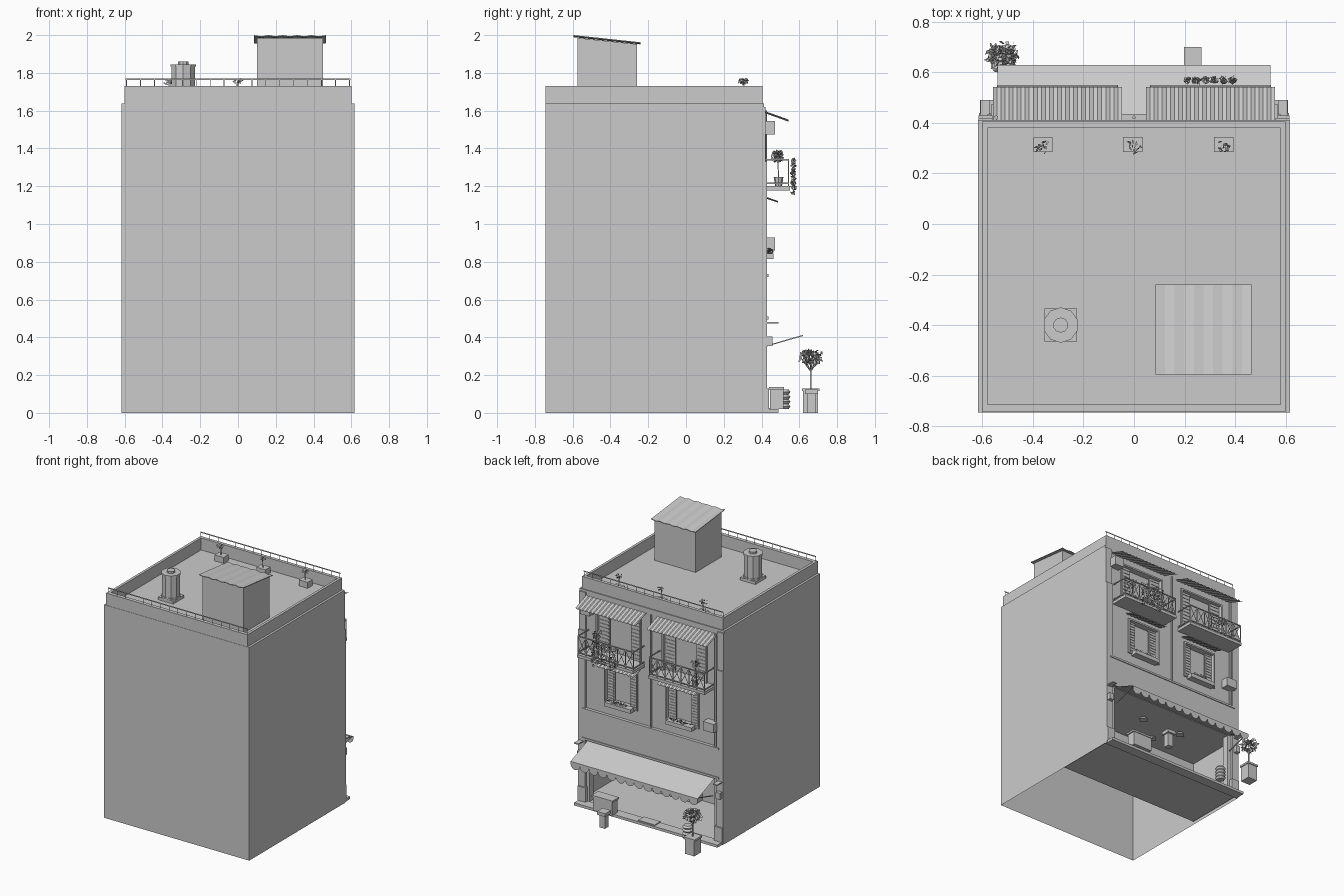
import bpy, bmesh, math, random
from mathutils import Vector, Matrix

if "Cube" in bpy.data.objects:
    bpy.data.objects.remove(bpy.data.objects["Cube"])

random.seed(4)
grey = bpy.data.materials.new("plain_grey")
grey.diffuse_color = (0.6, 0.6, 0.6, 1)
grey.use_nodes = True
grey.node_tree.nodes["Principled BSDF"].inputs["Base Color"].default_value = grey.diffuse_color
S = (-1, 1)


def finish(bm, name, recalc=True):
    if recalc:
        bmesh.ops.recalc_face_normals(bm, faces=bm.faces[:])
    me = bpy.data.meshes.new(name)
    bm.to_mesh(me)
    bm.free()
    me.materials.append(grey)
    bpy.context.collection.objects.link(bpy.data.objects.new(name, me))


def box(bm, x0, x1, y0, y1, z0, z1):
    m = Matrix.Translation(((x0 + x1) / 2, (y0 + y1) / 2, (z0 + z1) / 2))
    bmesh.ops.create_cube(bm, size=1, matrix=m @ Matrix.Diagonal((x1 - x0, y1 - y0, z1 - z0, 1)))


def boxes(name, *dims):
    bm = bmesh.new()
    for d in dims:
        box(bm, *d)
    finish(bm, name)


def quad(bm, p, u, v):
    # single sheet facing u x v
    p, u, v = Vector(p), Vector(u), Vector(v)
    bm.faces.new([bm.verts.new(q) for q in (p, p + u, p + u + v, p + v)])


def bar(bm, a, b, w):
    a, b = Vector(a), Vector(b)
    rot = (b - a).to_track_quat('Z', 'Y').to_matrix().to_4x4()
    m = Matrix.Translation((a + b) / 2) @ rot @ Matrix.Diagonal((w, w, (b - a).length, 1))
    bmesh.ops.create_cube(bm, size=1, matrix=m)


def cyl(bm, x, y, z0, z1, r0, r1=None, n=8):
    bmesh.ops.create_cone(bm, cap_ends=True, segments=n, radius1=r0, radius2=r0 if r1 is None else r1,
                          depth=z1 - z0, matrix=Matrix.Translation((x, y, (z0 + z1) / 2)))


def leaves(bm, c, r, n, s):
    # random leaf quads in an ellipsoid
    for _ in range(n):
        d = Vector([random.gauss(0, 1) for _ in range(3)]).normalized() * random.uniform(.35, 1)
        p = Vector([c[i] + d[i] * r[i] for i in range(3)])
        u = Vector([random.uniform(-1, 1) for _ in range(3)]).normalized()
        v = u.orthogonal().normalized()
        bm.faces.new([bm.verts.new(p + q) for q in (u * s, v * s * .6, -u * s, -v * s * .6)])


def corrugated(name, x0, x1, y0, z0, y1, z1, periods, amp, t):
    # folded sheet sloping from (y0, z0) to (y1, z1)
    bm = bmesh.new()
    rows = []
    for i in range(periods * 2 + 1):
        x, h = x0 + (x1 - x0) * i / (periods * 2), -amp * (i % 2)
        rows.append([bm.verts.new(p) for p in ((x, y0, z0 + h), (x, y1, z1 + h),
                                               (x, y1, z1 + h - t), (x, y0, z0 + h - t))])
    for a, b in zip(rows, rows[1:]):
        for k in range(4):
            bm.faces.new((a[k], a[(k + 1) % 4], b[(k + 1) % 4], b[k]))
    bm.faces.new(rows[0])
    bm.faces.new(rows[-1])
    finish(bm, name)


# Outer walls as sheets, open underneath, with the roof terrace
W, F, T = .617, .412, 1.637
bm = bmesh.new()
quad(bm, (-W, -.745, 0), (2 * W, 0, 0), (0, 0, T))
quad(bm, (W, -.745, 0), (0, F + .745, 0), (0, 0, T))
quad(bm, (-W, F, 0), (0, -F - .745, 0), (0, 0, T))
quad(bm, (-W, -.745, T), (2 * W, 0, 0), (0, F + .745, 0))
finish(bm, "outer_walls", False)

# Street wall: sheets around the openings, plus shop jambs
openings = [(-.53, .53, .02, .49)]
for s in S:
    for a, b, z0, z1 in ((.10, .46, 1.20, 1.53), (.13, .39, .84, 1.10)):
        openings.append((min(s * a, s * b), max(s * a, s * b), z0, z1))
xs = sorted({-W, W} | {v for o in openings for v in o[:2]})
zs = sorted({0, T} | {v for o in openings for v in o[2:]})
bm = bmesh.new()
for xa, xb in zip(xs, xs[1:]):
    for za, zb in zip(zs, zs[1:]):
        cx, cz = (xa + xb) / 2, (za + zb) / 2
        if not any(o[0] < cx < o[1] and o[2] < cz < o[3] for o in openings):
            quad(bm, (xb, F, za), (xa - xb, 0, 0), (0, 0, zb - za))
bmesh.ops.remove_doubles(bm, verts=bm.verts[:], dist=1e-5)
bmesh.ops.dissolve_limit(bm, angle_limit=.01, verts=bm.verts[:], edges=bm.edges[:])
quad(bm, (-.53, F, .02), (0, -.05, 0), (0, 0, .47))
quad(bm, (.53, F - .05, .02), (0, .05, 0), (0, 0, .47))
finish(bm, "street_wall", False)

# Parapet and terrace tiles
boxes("parapet", (-.60, .60, -.743, -.715, T, 1.73), (-.60, .60, .38, .405, T, 1.73),
      (-.60, -.58, -.715, .38, T, 1.73), (.58, .60, -.715, .38, T, 1.73))
bm = bmesh.new()
for i in range(36):
    x, y = -.58 + i % 6 * .1933, -.715 + i // 6 * .1825
    quad(bm, (x + .002, y + .002, T + .002), (.1893, 0, 0), (0, .1785, 0))
finish(bm, "terrace_tiles", False)

# Flat railings on the front and street edges
bm = bmesh.new()
for y in (-.73, .393):
    quad(bm, (-.595, y, 1.762), (1.19, 0, 0), (0, 0, .009))
    for i in range(17):
        quad(bm, (-.592 + i * 1.18 / 16, y, 1.73), (.004, 0, 0), (0, 0, .032))
finish(bm, "terrace_railings", False)

# Roof shed with sloped top, water tank
bm = bmesh.new()
box(bm, .10, .45, -.575, -.26, T, 1.985)
for v in bm.verts:
    if v.co.z > 1.9 and v.co.y > -.4:
        v.co.z = 1.952
finish(bm, "roof_shed")
corrugated("shed_roof", .085, .465, -.595, 2.0, -.24, 1.962, 5, .006, .005)
bm = bmesh.new()
box(bm, -.355, -.225, -.465, -.335, T, 1.66)
cyl(bm, -.29, -.40, 1.66, 1.845, .066, n=10)
for z in (1.66, 1.833):
    cyl(bm, -.29, -.40, z, z + .012, .07, n=10)
cyl(bm, -.29, -.40, 1.845, 1.86, .03, n=10)
finish(bm, "water_tank")

# Terrace planters
bm = bmesh.new()
for x in (-.36, -.005, .355):
    box(bm, x - .038, x + .038, .285, .345, T, 1.685)
    bar(bm, (x, .31, 1.68), (x, .305, 1.75), .004)
    leaves(bm, (x, .305, 1.755), (.035, .025, .02), 16, .010)
finish(bm, "terrace_planters")

# Corner pilasters, shop sign, pipes
bm = bmesh.new()
for s in S:
    box(bm, s * .587 - .028, s * .587 + .028, F, .42, 1.33, 1.62)
    box(bm, s * .587 - .028, s * .587 + .028, F, .43, 0, 1.33)
    box(bm, s * .58 - .033, s * .58 + .033, F, .44, .02, .13)
finish(bm, "pilasters")
boxes("shop_sign", (-.56, .56, F, .43, .51, .72), (-.58, .58, F, .436, .72, .735),
      (-.58, .58, F, .436, .495, .51))
bm = bmesh.new()
cyl(bm, -.545, F + .01, .735, 1.6, .008, n=6)
cyl(bm, 0, F + .01, .735, 1.6, .007, n=6)
finish(bm, "drain_pipes")

# Shop room sheets, step, mat, lamps, furniture
bm = bmesh.new()
quad(bm, (-.605, -.06, .015), (1.21, 0, 0), (0, .06 + F, 0))
quad(bm, (.605, -.06, .49), (-1.21, 0, 0), (0, .06 + F, 0))
quad(bm, (.605, -.06, .015), (-1.21, 0, 0), (0, 0, .475))
quad(bm, (-.605, F, .015), (0, -.06 - F, 0), (0, 0, .475))
quad(bm, (.605, -.06, .015), (0, .06 + F, 0), (0, 0, .475))
finish(bm, "shop_room", False)
boxes("street_step", (-.61, .61, F, .49, 0, .02))
boxes("door_mat", (-.07, .07, .41, .48, .02, .027))
bm = bmesh.new()
for x, y in ((.43, .25), (.12, .25), (-.22, .25), (-.1, .08)):
    cyl(bm, x, y, .45, .47, .04, .02, 4)
finish(bm, "ceiling_lamps")
boxes("shop_fridge", (-.10, -.02, -.06, .02, .02, .30))
boxes("shop_drawers", (.10, .28, -.06, .02, .02, .24),
      *[(.11, .27, .02, .027, .03 + k * .07, .085 + k * .07) for k in range(3)])

# Shop awning with scalloped edge, arms, lamps
bm = bmesh.new()
quad(bm, (-.54, F, .495), (0, .63 - F, -.085), (1.08, 0, 0))
w = 1.08 / 14
for i in range(14):
    cx = -.54 + w * (i + .5)
    prof = [(cx - w / 2, .41)] + [(cx - math.cos(math.pi * k / 8) * w / 2,
            .392 - math.sin(math.pi * k / 8) * w / 2) for k in range(9)] + [(cx + w / 2, .41)]
    bm.faces.new([bm.verts.new((x, .63, z)) for x, z in reversed(prof)])
for f in bm.faces:
    f.normal_update()
    if f.normal.y < 0:
        f.normal_flip()
finish(bm, "shop_awning", False)
bm = bmesh.new()
for s in S:
    bar(bm, (s * .53, .43, .355), (s * .53, .62, .41), .006)
    box(bm, s * .59 - .018, s * .59 + .018, .43, .458, .355, .405)
    box(bm, s * .59 - .018, s * .59 + .018, .43, .49, .474, .482)
finish(bm, "awning_arms_and_lamps")

# Doors and windows: pane, frame, slatted shutters
bm = bmesh.new()
for x0, x1, z0, z1 in openings[1:]:
    quad(bm, (x1, .375, z0), (x0 - x1, 0, 0), (0, 0, z1 - z0))
    t, lw = .012, (x1 - x0) * .25
    for d in ((x0 - t, x0, z0, z1), (x1, x1 + t, z0, z1), (x0 - t, x1 + t, z1, z1 + t),
              (x0 - t, x1 + t, z0 - t, z0)):
        box(bm, d[0], d[1], .375, .424, d[2], d[3])
    for a in (x0, x1 - lw):
        box(bm, a, a + lw, .39, .398, z0, z1)
        for k in range(12):
            z = z0 + (z1 - z0) * (k + .3) / 12
            box(bm, a + .008, a + lw - .008, .398, .402, z, z + .01)
finish(bm, "doors_and_windows", False)

for s in S:
    # Canopies, balcony with diamond bars, flower box
    c = s * .303
    corrugated("balcony_canopy", c - .255, c + .255, F, 1.60, .543, 1.553, 16, .008, .003)
    corrugated("window_canopy", s * .26 - .16, s * .26 + .16, F, 1.148, .488, 1.122, 10, .006, .003)
    bm = bmesh.new()
    x0, x1, y1 = c - .235, c + .235, .543
    box(bm, x0 - .004, x1 + .004, F, .55, 1.178, 1.20)
    for z in (1.215, 1.34):
        bar(bm, (x0, y1, z), (x1, y1, z), .007)
        for x in (x0, x1):
            bar(bm, (x, F, z), (x, y1, z), .007)
    for i in range(8):
        x, d = x0 + i * .47 / 7, .47 / 7
        bar(bm, (x, y1, 1.20), (x, y1, 1.345), .005)
        if i < 7:
            bar(bm, (x, y1, 1.215), (x + d, y1, 1.34), .003)
            bar(bm, (x, y1, 1.34), (x + d, y1, 1.215), .003)
    finish(bm, "balcony")
    bm = bmesh.new()
    box(bm, s * .26 - .11, s * .26 + .11, F, .462, .815, .845)
    leaves(bm, (s * .26, .442, .855), (.10, .018, .015), 40, .011)
    finish(bm, "flower_box")
boxes("air_conditioners", (-.565, -.475, F, .472, .86, .928), (.49, .57, F, .472, 1.475, 1.545))

# Balcony plants and hanging ivy
bm = bmesh.new()
for x in (-.42, .42):
    cyl(bm, x, .49, 1.20, 1.25, .018, .026)
    bar(bm, (x, .49, 1.25), (x, .485, 1.36), .005)
    leaves(bm, (x, .485, 1.36), (.04, .035, .035), 45, .013)
for i in range(6):
    for k in range(random.randint(6, 11)):
        leaves(bm, (.21 + i * .036, .569, 1.335 - k * .0235), (.014, .012, .012), 4, .012)
finish(bm, "balcony_plants_and_ivy")

# Street tree in a square pot
bm = bmesh.new()
tx, ty = -.52, .66
box(bm, tx - .04, tx + .04, ty - .04, ty + .04, 0, .115)
box(bm, tx - .046, tx + .046, ty - .046, ty + .046, .115, .13)
bar(bm, (tx, ty, .12), (tx, ty, .26), .008)
for a in range(5):
    d = a * math.tau / 5
    bar(bm, (tx, ty, .22), (tx + .05 * math.cos(d), ty + .05 * math.sin(d), .285), .004)
leaves(bm, (tx, ty, .292), (.072, .075, .045), 170, .015)
finish(bm, "street_tree")

# Litter bin, crate and stacked rings
boxes("litter_bin", (.21, .255, .64, .685, 0, .10), (.197, .268, .63, .70, .10, .125))
boxes("crate", (.27, .43, .445, .515, .02, .125), (.262, .438, .44, .52, .122, .136))
bm = bmesh.new()
for k in range(8):
    r = (.028, .038) if k % 2 == 0 else (.038, .028)
    cyl(bm, -.375, .515, .02 + k * .013, .033 + k * .013, r[0], r[1], 12)
finish(bm, "stacked_rings")
